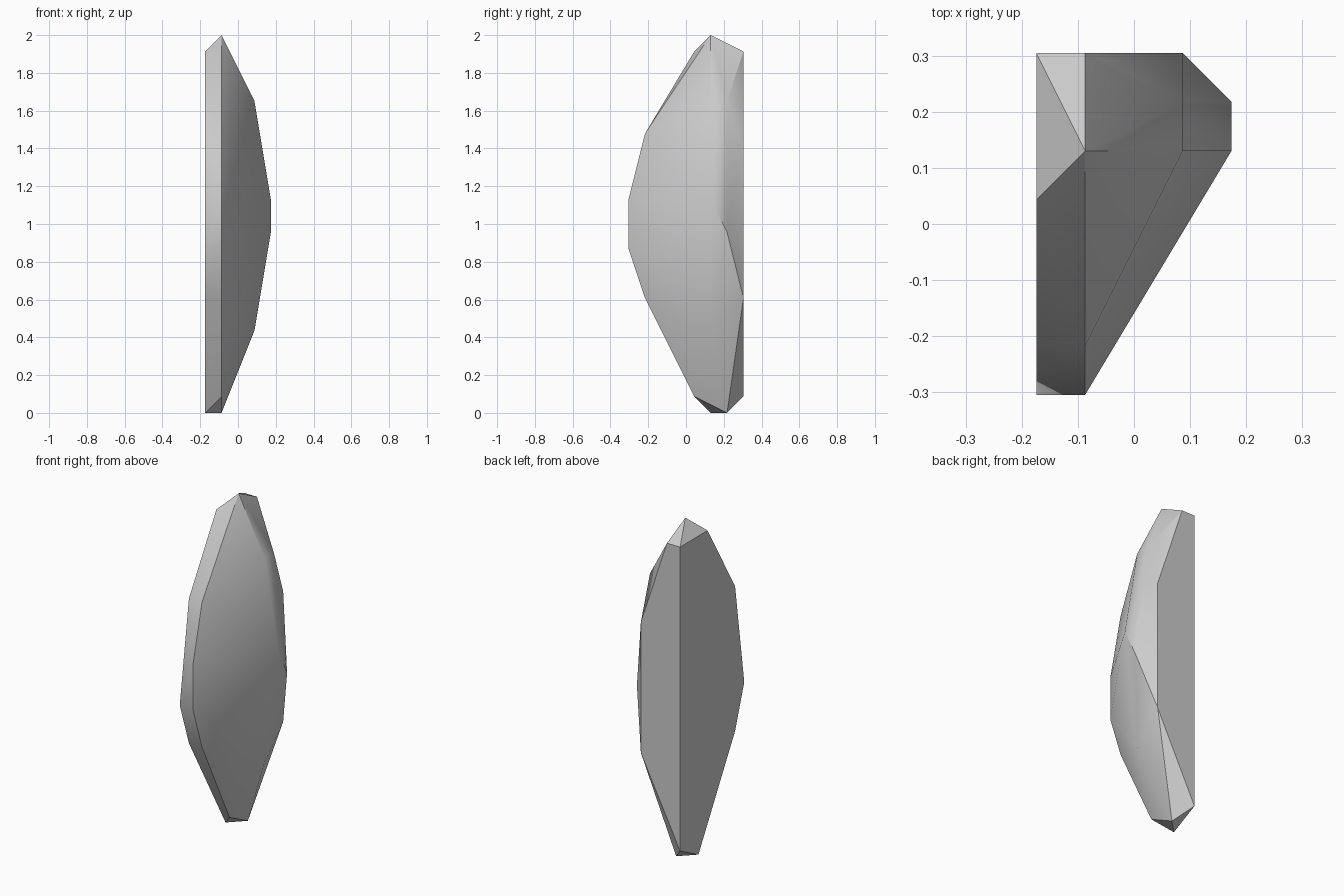
import bpy
import bmesh
from math import radians

cube = bpy.data.objects.get("Cube")
if cube:
    bpy.data.objects.remove(cube, do_unlink=True)

UNIT = 2 / 23      # the shard sits on a regular grid
MID_Y = 3.5        # grid centre in depth

# Outline corners (depth, height) on each upright slice of the shard
flat_side = [(7, 22), (4, 22), (1, 17), (0, 10), (1, 7), (5, 0), (7, 1)]
front_ridge = [(5, 23), (1, 17), (0, 13), (0, 10), (1, 7), (4, 1), (6, 0), (7, 22)]
outer_bulge = [(5, 19), (6, 19), (7, 16), (7, 7), (5, 5)]
outer_tip = [(5, 13), (6, 11)]
slices = {-2: flat_side, -1: front_ridge, 1: outer_bulge, 2: outer_tip}


def make_material(name, value):
    mat = bpy.data.materials.new(name)
    mat.use_nodes = True
    color = (value, value, value, 1)
    mat.diffuse_color = color
    mat.node_tree.nodes["Principled BSDF"].inputs["Base Color"].default_value = color
    return mat


def make_hull(name, slices, mat):
    """Wrap a faceted skin around the slice corners."""
    bm = bmesh.new()
    for x, outline in slices.items():
        for y, z in outline:
            bm.verts.new((x * UNIT, (y - MID_Y) * UNIT, z * UNIT))
    bmesh.ops.convex_hull(bm, input=bm.verts[:])
    loose = [v for v in bm.verts if not v.link_faces]
    bmesh.ops.delete(bm, geom=loose, context='VERTS')
    # Merge the triangles of the truly flat faces
    bmesh.ops.dissolve_limit(bm, angle_limit=radians(0.5),
                             verts=bm.verts[:], edges=bm.edges[:])
    bmesh.ops.recalc_face_normals(bm, faces=bm.faces[:])
    mesh = bpy.data.meshes.new(name)
    bm.to_mesh(mesh)
    bm.free()
    mesh.materials.append(mat)
    obj = bpy.data.objects.new(name, mesh)
    bpy.context.collection.objects.link(obj)
    return obj


# Stone shard, smooth over its shallow facets and crisp at its ridges
shard = make_hull("stone_shard", slices, make_material("stone_grey", 0.6))
bpy.ops.object.select_all(action='DESELECT')
shard.select_set(True)
bpy.context.view_layer.objects.active = shard
bpy.ops.object.shade_smooth_by_angle(angle=radians(30))
